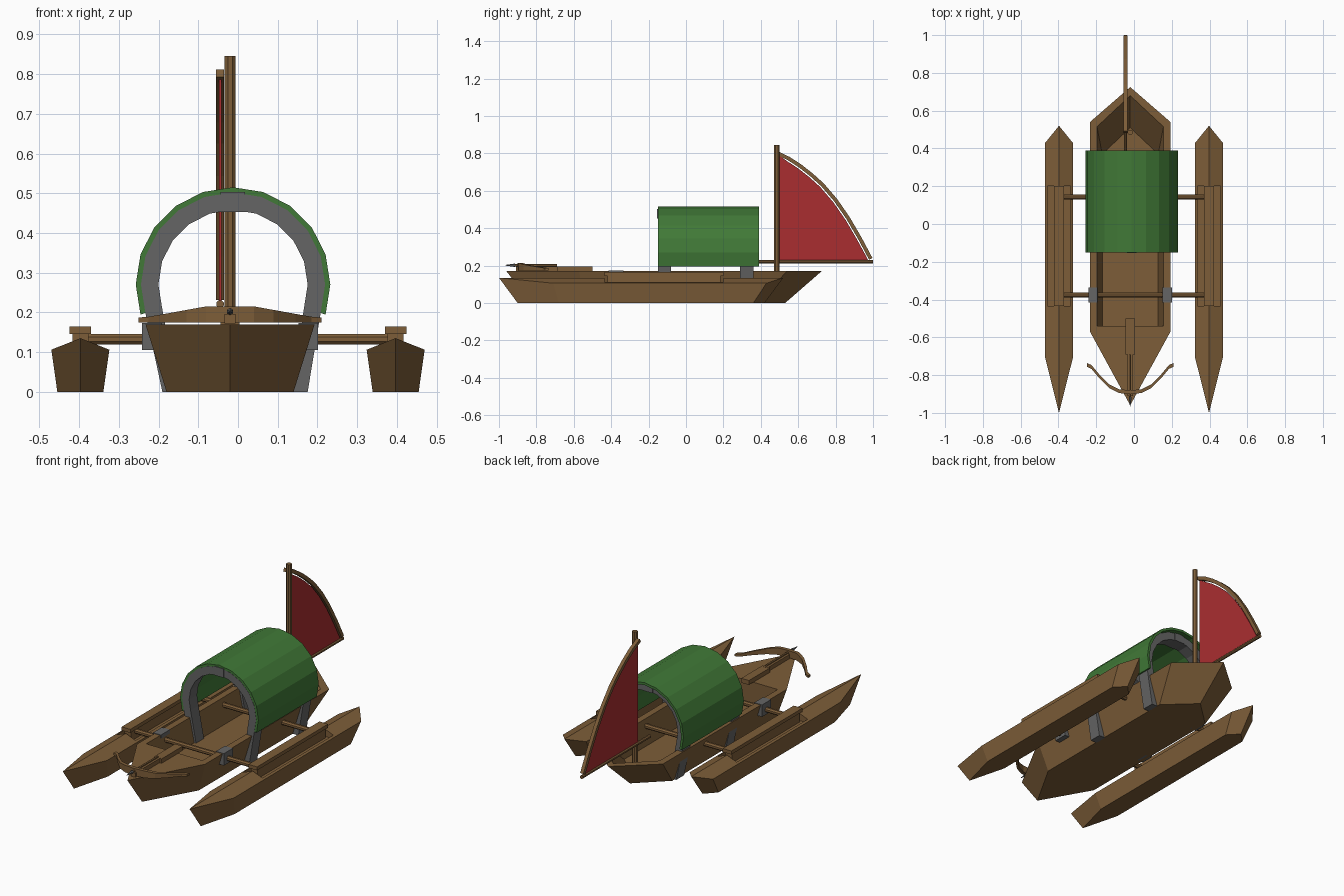
import bpy, bmesh, math
from mathutils import Vector

if "Cube" in bpy.data.objects:
    bpy.data.objects.remove(bpy.data.objects["Cube"])


def material(name, rgb):
    m = bpy.data.materials.new(name)
    m.diffuse_color = (*rgb, 1)
    m.use_nodes = True
    m.node_tree.nodes["Principled BSDF"].inputs["Base Color"].default_value = m.diffuse_color
    return m


WOOD = material("brown wood", (0.205, 0.11, 0.04))
GREEN = material("green canvas", (0.052, 0.19, 0.038))
RED = material("red sailcloth", (0.40, 0.027, 0.030))
GREY = material("grey metal", (0.13, 0.13, 0.13))
CX = -0.02  # centre line of the main hull


def make(name, verts, faces, mat):
    bm = bmesh.new()
    vs = [bm.verts.new(v) for v in verts]
    for f in faces:
        bm.faces.new([vs[i] for i in f])
    bmesh.ops.recalc_face_normals(bm, faces=bm.faces)
    me = bpy.data.meshes.new(name)
    bm.to_mesh(me)
    bm.free()
    me.materials.append(mat)
    ob = bpy.data.objects.new(name, me)
    bpy.context.collection.objects.link(ob)
    return ob


def box(name, x, y, z, mat=WOOD):
    v = [(a, b, c) for a in x for b in y for c in z]
    f = [(0, 1, 3, 2), (4, 6, 7, 5), (0, 4, 5, 1), (2, 3, 7, 6), (0, 2, 6, 4), (1, 5, 7, 3)]
    return make(name, v, f, mat)


def rod(name, a, b, r, mat=WOOD, n=8, r2=None):
    a, b = Vector(a), Vector(b)
    q = (b - a).to_track_quat('Z', 'Y')
    v = []
    for p, rad in ((a, r), (b, r if r2 is None else r2)):
        for i in range(n):
            t = math.tau * (i + 0.5) / n
            v.append(p + q @ Vector((rad * math.cos(t), rad * math.sin(t), 0)))
    f = [(i, (i + 1) % n, n + (i + 1) % n, n + i) for i in range(n)]
    f += [tuple(range(n)), tuple(range(n, 2 * n))]
    return make(name, v, f, mat)


def sweep(name, sections, mat):
    """Join four-cornered sections into a capped strip."""
    v = [p for s in sections for p in s]
    f = [(4 * k + i, 4 * k + (i + 1) % 4, 4 * k + 4 + (i + 1) % 4, 4 * k + 4 + i)
         for k in range(len(sections) - 1) for i in range(4)]
    f += [(0, 1, 2, 3), tuple(len(v) - 4 + i for i in range(4))]
    return make(name, v, f, mat)


def loop6(cx, w, front_tip, front, back, back_tip, z):
    return [(cx, front_tip, z), (cx + w, front, z), (cx + w, back, z),
            (cx, back_tip, z), (cx - w, back, z), (cx - w, front, z)]


def bridge(a, b):
    return [(a + i, a + (i + 1) % 6, b + (i + 1) % 6, b + i) for i in range(6)]


# main hull: open well with a closed bow deck
hull = (loop6(CX, 0.16, -0.83, -0.55, 0.38, 0.53, 0)
        + loop6(CX, 0.213, -0.96, -0.57, 0.54, 0.725, 0.17)
        + loop6(CX, 0.176, -0.54, -0.54, 0.515, 0.68, 0.17)
        + loop6(CX, 0.148, -0.54, -0.54, 0.37, 0.51, 0.035))
make("main_hull", hull,
     [range(6)] + bridge(0, 6) + bridge(6, 12) + bridge(12, 18) + [range(18, 24)], WOOD)

# outrigger floats with ridged decks, shallow cockpit and bench
for side, s in (("left", -1), ("right", 1)):
    c = 0.397 * s
    v = (loop6(c, 0.058, -0.9, -0.68, 0.36, 0.42, 0)
         + loop6(c, 0.073, -1.0, -0.71, 0.43, 0.52, 0.106))
    v[6] = (c, -1.0, 0.135)
    v[9] = (c, 0.52, 0.135)
    fl = make(side + "_float", v, [range(6)] + bridge(0, 6) + [(6, 7, 8, 9), (6, 9, 10, 11)], WOOD)
    cut = box("cutter", (c - 0.06, c + 0.06), (-0.435, 0.2), (0.09, 0.3))
    cut.hide_render = True
    mod = fl.modifiers.new("cockpit", 'BOOLEAN')
    mod.operation = 'DIFFERENCE'
    mod.solver = 'EXACT'
    mod.object = cut
    bpy.context.view_layer.update()
    me = bpy.data.meshes.new_from_object(fl.evaluated_get(bpy.context.evaluated_depsgraph_get()))
    fl.modifiers.clear()
    fl.data = me
    bpy.data.objects.remove(cut)
    box(side + "_bench_base", (c - 0.02, c + 0.02), (-0.42, 0.185), (0.085, 0.145))
    box(side + "_bench_top", (c - 0.027, c + 0.027), (-0.435, 0.2), (0.145, 0.165))

# cross poles and their metal clamps
for name, y in (("front", -0.375), ("rear", 0.143)):
    rod(name + "_cross_pole", (-0.385, y, 0.132), (0.385, y, 0.132), 0.014)
for name, x in (("left", CX - 0.197), ("right", CX + 0.197)):
    box(name + "_pole_clamp", (x - 0.025, x + 0.025), (-0.415, -0.335), (0.105, 0.173), GREY)

# green canopy and the grey hoops under it
AX, AZ = -0.0125, 0.27


def hoop(name, ro, ri, y0, y1, mat, legs=False):
    pairs = []
    for i in range(13):
        t = math.radians(-18 + 18 * i)
        pairs.append([(AX + r * math.cos(t), AZ + r * math.sin(t)) for r in (ro, ri)])
    if legs:
        pairs.insert(0, [(AX + 0.188, 0.0), (AX + 0.148, 0.0)])
        pairs.append([(AX - 0.178, 0.0), (AX - 0.138, 0.0)])
    sweep(name, [[(o[0], y0, o[1]), (n[0], y0, n[1]), (n[0], y1, n[1]), (o[0], y1, o[1])]
                 for o, n in pairs], mat)


hoop("canopy", 0.245, 0.231, -0.15, 0.39, GREEN)
for name, y in (("front", -0.15), ("rear", 0.29)):
    hoop(name + "_hoop", 0.232, 0.188, y - 0.001, y + 0.07, GREY, True)
    box(name + "_hoop_clasp", (AX - 0.032, AX + 0.03), (y - 0.004, y + 0.074), (0.453, 0.503), GREY)

# mast, boom, curved yard and sail
rod("mast", (CX, 0.485, 0.03), (CX, 0.485, 0.845), 0.015)
SX = -0.045
rod("boom", (SX, 0.39, 0.221), (SX, 1.0, 0.221), 0.01)
arc = [(0.487, 0.802), (0.55, 0.772), (0.61, 0.733), (0.67, 0.686), (0.73, 0.632), (0.80, 0.55),
       (0.866, 0.455), (0.93, 0.345), (0.988, 0.236)]
secs = []
for i, (y, z) in enumerate(arc):
    a, b = arc[max(i - 1, 0)], arc[min(i + 1, len(arc) - 1)]
    d = Vector((a[1] - b[1], b[0] - a[0])).normalized() * 0.01
    secs.append([(SX - 0.01, y + d.x, z + d.y), (SX + 0.01, y + d.x, z + d.y),
                 (SX + 0.01, y - d.x, z - d.y), (SX - 0.01, y - d.x, z - d.y)])
sweep("curved_yard", secs, WOOD)
edge = [(0.496, 0.228), (0.496, 0.79)] + [(y - 0.012, z - 0.012) for y, z in arc[1:-1]] + [(0.975, 0.228)]
n = len(edge)
make("sail", [(SX + dx, y, z) for dx in (-0.003, 0.003) for y, z in edge],
     [range(n), range(n, 2 * n)] + [(i, (i + 1) % n, n + (i + 1) % n, n + i) for i in range(n)], RED)

# crossbow resting on the bow deck
box("crossbow_butt", (CX - 0.024, CX + 0.024), (-0.69, -0.5), (0.17, 0.195))
box("crossbow_rail", (CX - 0.014, CX + 0.014), (-0.91, -0.68), (0.172, 0.196))
half = [(0.0, -0.89, 0.215), (0.06, -0.885, 0.215), (0.11, -0.86, 0.206),
        (0.165, -0.805, 0.196), (0.205, -0.757, 0.189), (0.23, -0.745, 0.187)]
path = [(-x, y, z) for x, y, z in half[:0:-1]] + half
sweep("crossbow_limbs", [[(CX + x, y - 0.01, 0.175), (CX + x, y + 0.01, 0.175),
                          (CX + x, y + 0.01, z), (CX + x, y - 0.01, z)] for x, y, z in path], WOOD)
rod("bolt_shaft", (CX, -0.92, 0.202), (CX, -0.69, 0.202), 0.006, WOOD, 6)
rod("bolt_tip", (CX, -0.915, 0.202), (CX, -0.965, 0.202), 0.009, GREY, 6, 0.002)
